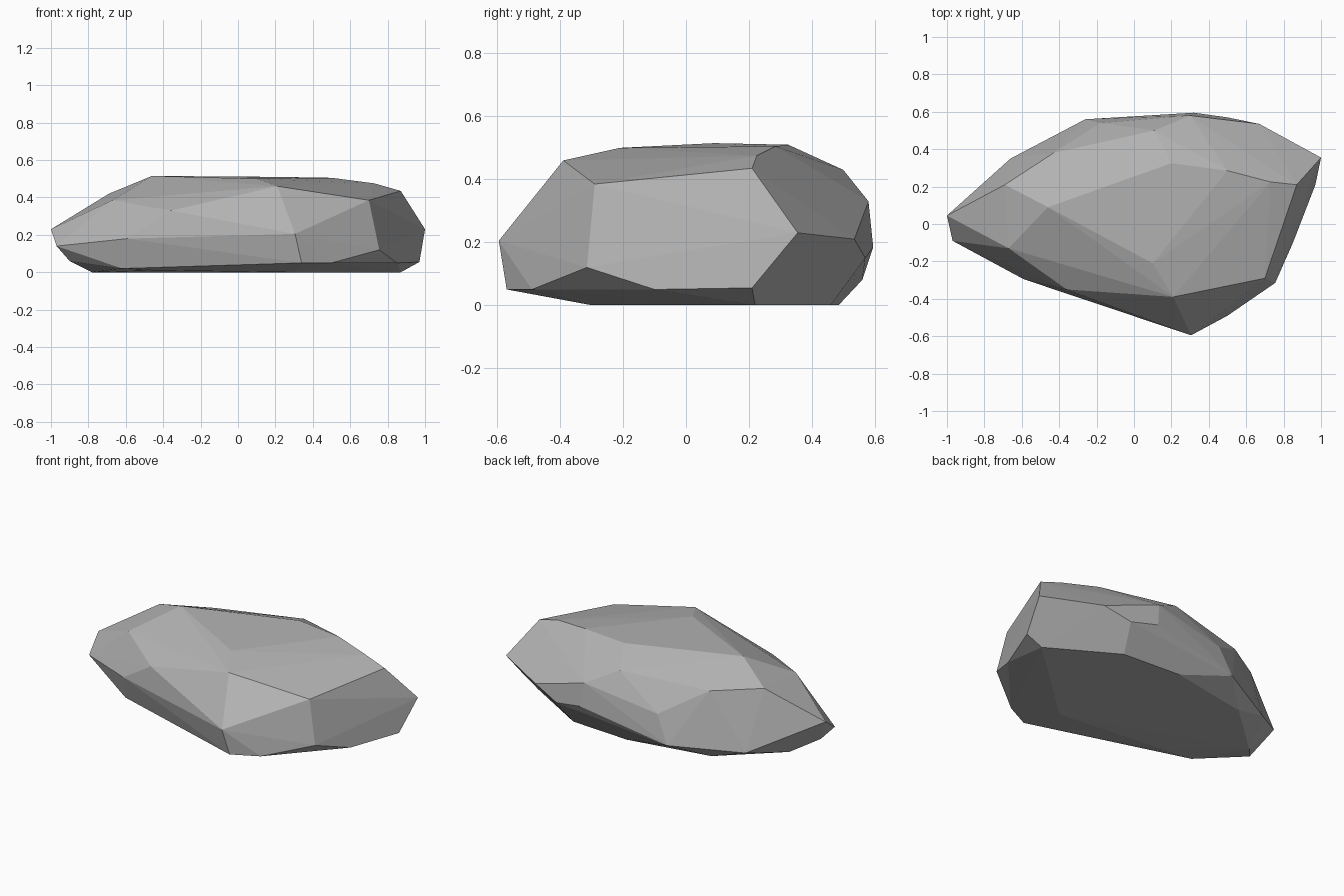
import bpy
import bmesh

# Remove only the default cube
default_cube = bpy.data.objects.get("Cube")
if default_cube is not None:
    bpy.data.objects.remove(default_cube, do_unlink=True)


def make_material(name, color):
    material = bpy.data.materials.new(name)
    material.use_nodes = True
    material.diffuse_color = color
    shader = material.node_tree.nodes["Principled BSDF"]
    shader.inputs["Base Color"].default_value = color
    shader.inputs["Roughness"].default_value = 0.9
    return material


# Corners of the boulder in hundredths of a unit, ring by ring
flat_base = [
    (-78, 9, 0), (-45, 39, 0), (7, 48.5, 0), (46, 46, 0),
    (87, 22, 0), (30, -30, 0),
]
lower_rim = [
    (-90, -5, 6), (-62, -23, 2), (-43, -23.5, 1), (34, -57, 5),
    (50, -49, 5), (75.5, -31.5, 12), (85, -10, 5), (97, 21, 5.5),
    (50, 57, 15), (-26, 56, 8), (-66, 35, 6),
]
middle_rim = [
    (-100, 4.5, 23), (-97, -9, 14), (-59, -29.5, 18), (30.5, -59.5, 20.5),
    (100, 35.5, 23), (67, 53.5, 21), (32, 59.5, 18.5), (-18, 54, 25),
]
upper_rim = [
    (-67, -13, 38.5), (-36, -35, 33), (21, -39, 46), (70, -29, 38.5),
    (87, 21, 43.5), (30, 58, 33), (11, 50, 43), (-43, 38, 40),
    (-69, 21, 42),
]
crown = [
    (-46, 9, 51.5), (10, -21, 50), (20, 32.5, 51), (50, 28.5, 50.5),
    (73, 22.5, 47.5),
]


def build_boulder(name, rings, material):
    """Wrap a faceted convex skin around the ring corners."""
    bm = bmesh.new()
    for ring in rings:
        for corner in ring:
            bm.verts.new([value / 100 for value in corner])
    bmesh.ops.convex_hull(bm, input=bm.verts[:])

    # Drop any corner the skin does not use, then join coplanar facets
    unused = [vert for vert in bm.verts if not vert.link_faces]
    bmesh.ops.delete(bm, geom=unused, context="VERTS")
    bmesh.ops.dissolve_limit(
        bm, angle_limit=0.01, verts=bm.verts[:], edges=bm.edges[:]
    )
    bmesh.ops.recalc_face_normals(bm, faces=bm.faces[:])
    for face in bm.faces:
        face.smooth = False

    mesh = bpy.data.meshes.new(name)
    bm.to_mesh(mesh)
    bm.free()
    mesh.materials.append(material)
    boulder = bpy.data.objects.new(name, mesh)
    bpy.context.scene.collection.objects.link(boulder)
    return boulder


# Single low, flat-faced boulder
stone_grey = make_material("stone_grey", (0.45, 0.45, 0.45, 1.0))
build_boulder(
    "boulder",
    [flat_base, lower_rim, middle_rim, upper_rim, crown],
    stone_grey,
)
